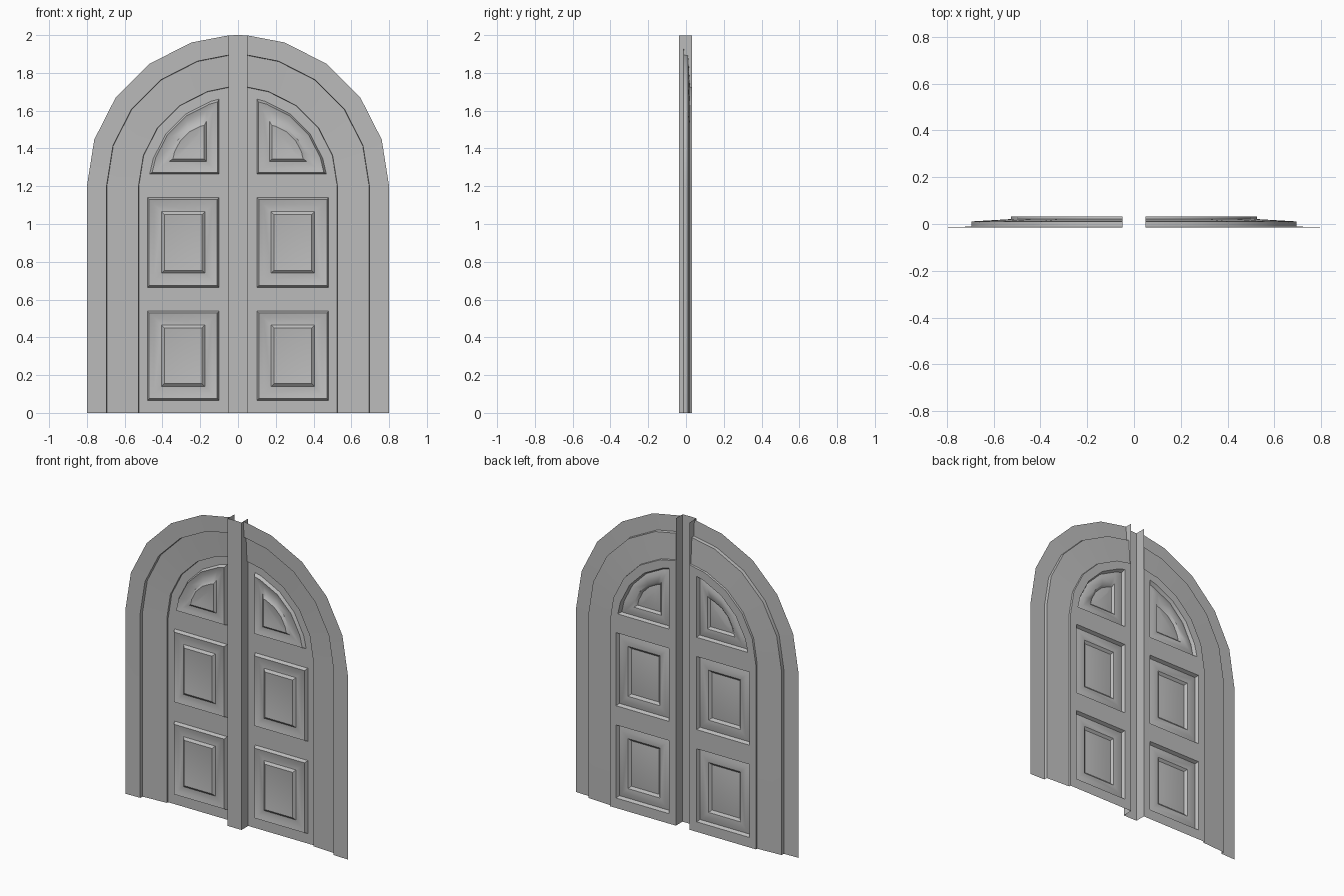
import bpy, bmesh, math
from mathutils import Vector

cube = bpy.data.objects.get("Cube")
if cube:
    bpy.data.objects.remove(cube, do_unlink=True)

SPRING = 1.2        # height where the arches start
POST = 0.05         # half width of the centre post
LEAF_Y = 0.033      # plane of the door leaves
SEGMENTS = 5        # straight pieces in each half arch

stone = bpy.data.materials.new("grey")
stone.use_nodes = True
stone.diffuse_color = (0.5, 0.5, 0.5, 1)
bsdf = next(n for n in stone.node_tree.nodes if n.type == 'BSDF_PRINCIPLED')
bsdf.inputs["Base Color"].default_value = (0.5, 0.5, 0.5, 1)
bsdf.inputs["Roughness"].default_value = 0.7


def arch(radius, left=POST, base=0.0):
    """Half arch outline from the foot up to the line x = left."""
    pts = [(math.sqrt(radius**2 - max(base - SPRING, 0)**2), base)]
    for i in range(SEGMENTS):
        a = math.radians(18 * i)
        x, z = radius * math.cos(a), SPRING + radius * math.sin(a)
        if z > base and x > left:
            pts.append((x, z))
    pts.append((left, SPRING + math.sqrt(radius**2 - left**2)))
    return pts


def finish(name, bm, side):
    """Make an object, mirrored to the right when side is -1."""
    for v in bm.verts:
        v.co.x *= side
    bmesh.ops.recalc_face_normals(bm, faces=bm.faces[:])
    if sum(f.normal.y * f.calc_area() for f in bm.faces) > 0:
        bmesh.ops.reverse_faces(bm, faces=bm.faces[:])
    mesh = bpy.data.meshes.new(name)
    bm.to_mesh(mesh)
    bm.free()
    mesh.materials.append(stone)
    obj = bpy.data.objects.new(name, mesh)
    bpy.context.collection.objects.link(obj)
    bpy.ops.object.select_all(action='DESELECT')
    obj.select_set(True)
    bpy.context.view_layer.objects.active = obj
    bpy.ops.object.shade_smooth_by_angle(angle=math.radians(35))


def loft(bm, rings, closed=False, cap=False):
    """Skin a list of (outline, y) rings with quads."""
    rows = [[bm.verts.new((x, y, z)) for x, z in pts] for pts, y in rings]
    n = len(rows[0])
    for a, b in zip(rows, rows[1:]):
        for i in range(n if closed else n - 1):
            j = (i + 1) % n
            bm.faces.new((a[i], a[j], b[j], b[i]))
    if cap:
        bm.faces.new(rows[-1])


# Panel openings: two rectangles and a quarter arch, each with an inset rule
def rectangle(z0, z1):
    return lambda t: [(0.10 + t, z0 + t), (0.48 - t, z0 + t),
                      (0.48 - t, z1 - t), (0.10 + t, z1 - t)]


def quarter(t):
    centre, reach = Vector((0.244, 1.409)), 0.144
    pts = [(0.10, 1.265)] + arch(0.472, 0.10, 1.265)
    return [tuple(centre + (Vector(p) - centre) * (1 - 0.88 * t / reach)) for p in pts]


panels = {"lower_panel": rectangle(0.065, 0.54),
          "middle_panel": rectangle(0.665, 1.14),
          "arched_panel": quarter}
MOULDING = [(0, LEAF_Y), (0.01, 0.012), (0.035, 0.021), (0.075, 0.017),
            (0.09, 0.004), (0.125, 0.010)]

for side, tag in ((1, "left"), (-1, "right")):
    # Stepped arch surround
    bm = bmesh.new()
    loft(bm, [(arch(r), y) for r, y in
              ((0.80, -0.014), (0.696, -0.011), (0.694, 0.011),
               (0.527, 0.021), (0.525, LEAF_Y))])
    finish(tag + "_arch_surround", bm, side)

    # Door leaf with three openings
    bm = bmesh.new()
    for outline in [[(POST, 0)] + arch(0.525)] + [p(0) for p in panels.values()]:
        vs = [bm.verts.new((x, LEAF_Y, z)) for x, z in outline]
        for a, b in zip(vs, vs[1:] + vs[:1]):
            bm.edges.new((a, b))
    bmesh.ops.triangle_fill(bm, edges=bm.edges[:], use_beauty=True, normal=(0, -1, 0))
    finish(tag + "_door_leaf", bm, side)

    # Moulded panels
    for name, inset in panels.items():
        bm = bmesh.new()
        loft(bm, [(inset(t), y) for t, y in MOULDING], closed=True, cap=True)
        finish(tag + "_" + name, bm, side)

# Centre post, an open channel from floor to crown
bm = bmesh.new()
top = SPRING + math.sqrt(0.8**2 - POST**2)
loft(bm, [([(x, 0), (x, z)], y) for x, z, y in
          ((-POST, top, LEAF_Y), (-POST, top, -0.036), (0, 2.0, -0.036),
           (POST, top, -0.036), (POST, top, LEAF_Y))])
finish("centre_post", bm, 1)
